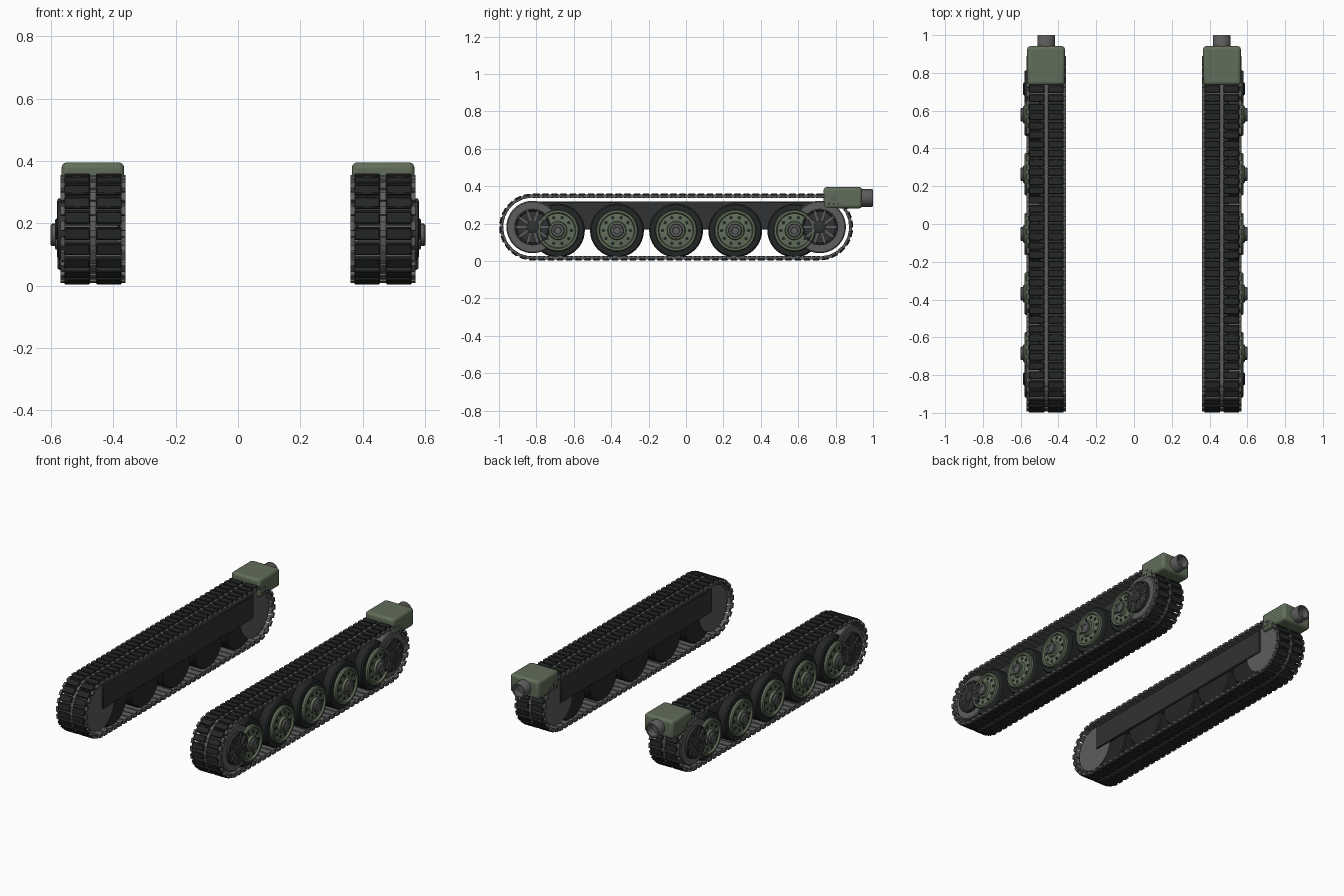
import bpy, bmesh, math
from mathutils import Matrix, Vector

if "Cube" in bpy.data.objects:
    bpy.data.objects.remove(bpy.data.objects["Cube"])

CX = 0.465                       # middle of the right-hand track
FRONT, REAR, AXLE_Z = -0.82, 0.715, 0.182


def material(name, c):
    m = bpy.data.materials.new(name)
    m.diffuse_color = (*c, 1)
    m.use_nodes = True
    m.node_tree.nodes["Principled BSDF"].inputs["Base Color"].default_value = m.diffuse_color
    return m


GREEN = material("olive paint", (0.12, 0.155, 0.10))
DARK = material("dark rubber", (0.018, 0.02, 0.02))
FRAME = material("dark steel", (0.03, 0.032, 0.033))
GREY = material("worn steel", (0.11, 0.11, 0.11))


def finish(name, bm, mat, bevel=0, segments=2):
    """Make an object, then mirror it to the other side of the vehicle."""
    bmesh.ops.recalc_face_normals(bm, faces=bm.faces)
    me = bpy.data.meshes.new(name)
    bm.to_mesh(me)
    bm.free()
    me.materials.append(mat)
    ob = bpy.data.objects.new(name, me)
    bpy.context.collection.objects.link(ob)
    bpy.ops.object.select_all(action='DESELECT')
    ob.select_set(True)
    bpy.context.view_layer.objects.active = ob
    bpy.ops.object.shade_smooth_by_angle(angle=math.radians(35))
    if bevel:
        b = ob.modifiers.new("bevel", 'BEVEL')
        b.width, b.segments = bevel, segments
    mir = ob.modifiers.new("mirror", 'MIRROR')
    mir.use_clip = mir.use_mirror_merge = False
    return ob


def box(bm, x, y, z, m=Matrix()):
    """Box from (low, high) pairs, moved by m."""
    mid = Vector([(a + b) / 2 for a, b in (x, y, z)])
    size = [b - a for a, b in (x, y, z)]
    bmesh.ops.create_cube(bm, size=1, matrix=m @ Matrix.Translation(mid) @ Matrix.Diagonal((*size, 1)))


def lathe(bm, profile, m, n=40):
    """Spin (radius, offset) points about the local x axis."""
    rings = []
    for r, x in profile:
        if r == 0:
            rings.append([bm.verts.new(m @ Vector((x, 0, 0)))])
        else:
            rings.append([bm.verts.new(m @ Vector((x, r * math.cos(a), r * math.sin(a))))
                          for a in (2 * math.pi * i / n for i in range(n))])
    for a, b in zip(rings, rings[1:]):
        for i in range(n):
            j = (i + 1) % n
            if len(a) == 1:
                bm.faces.new((a[0], b[i], b[j]))
            elif len(b) == 1:
                bm.faces.new((a[i], a[j], b[0]))
            else:
                bm.faces.new((a[i], a[j], b[j], b[i]))


def at(y, z, x=0):
    return Matrix.Translation((x, y, z))


# Track links follow a stadium-shaped path
R = 0.165
SPAN, ARC = REAR - FRONT, math.pi * R
TOTAL = 2 * (SPAN + ARC)
LINKS = 84
PITCH = TOTAL / LINKS


def on_track(s):
    """Frame with local y along the track and local z outward."""
    s %= TOTAL
    if s < SPAN:
        y, a, c = REAR - s, 0, None
    elif s < SPAN + ARC:
        y, a = FRONT, (s - SPAN) / R
    elif s < 2 * SPAN + ARC:
        y, a = FRONT + s - SPAN - ARC, math.pi
    else:
        y, a = REAR, math.pi + (s - 2 * SPAN - ARC) / R
    return at(y, AXLE_Z) @ Matrix.Rotation(a, 4, 'X') @ at(0, R)


pads, plates, pins = bmesh.new(), bmesh.new(), bmesh.new()
for i in range(LINKS):
    m = on_track(i * PITCH)
    for x in ((0.373, 0.455), (0.475, 0.557)):
        box(pads, x, (-0.019, 0.019), (-0.003, 0.013), m)
    box(plates, (0.373, 0.557), (-0.021, 0.021), (-0.009, 0.001), m)
    m = on_track((i + 0.5) * PITCH)
    for x in ((0.361, 0.375), (0.456, 0.474), (0.555, 0.57)):
        box(pins, x, (-0.015, 0.015), (-0.007, 0.008), m)
finish("track_pads", pads, DARK, 0.003, 1)
finish("track_plates", plates, GREY)
finish("track_connectors", pins, GREY)

# Hull-side frame behind the wheels
bm = bmesh.new()
box(bm, (0.378, 0.50), (-0.80, 0.70), (0.168, 0.318))
finish("side_frame", bm, FRAME, 0.004, 1)

# Road wheels: tyre, dished disc, hub, lightening holes
tyres, discs, hubs, holes = (bmesh.new() for _ in range(4))
for k in range(5):
    m = at(-0.685 + 0.316 * k, 0.163)
    lathe(tyres, [(0, 0.39), (0.137, 0.39), (0.144, 0.397), (0.144, 0.548),
                  (0.137, 0.556), (0.11, 0.558), (0, 0.558)], m)
    lathe(discs, [(0.112, 0.55), (0.112, 0.573), (0.107, 0.579), (0.096, 0.579), (0.091, 0.568),
                  (0.05, 0.572), (0.046, 0.586), (0.03, 0.588), (0, 0.588)], m)
    lathe(hubs, [(0.036, 0.58), (0.036, 0.597), (0.032, 0.601), (0.02, 0.601), (0.018, 0.597), (0, 0.597)], m, 24)
    for j in range(10):
        a = 2 * math.pi * j / 10
        lathe(holes, [(0.009, 0.56), (0.009, 0.573), (0, 0.573)],
              m @ at(0.072 * math.cos(a), 0.072 * math.sin(a)), 12)
finish("wheel_tyres", tyres, DARK)
finish("wheel_discs", discs, GREEN)
finish("wheel_hubs", hubs, GREY)
finish("wheel_holes", holes, DARK)

# Sprocket and idler: grey drum with dark spoked face
drums, faces, spokes = bmesh.new(), bmesh.new(), bmesh.new()
for y in (FRONT, REAR):
    m = at(y, AXLE_Z)
    lathe(drums, [(0, 0.385), (0.14, 0.385), (0.14, 0.556), (0.134, 0.561), (0.1, 0.561), (0, 0.561)], m, 48)
    lathe(faces, [(0.098, 0.555), (0.098, 0.577), (0.09, 0.58), (0.084, 0.574), (0, 0.574)], m)
    lathe(faces, [(0.034, 0.57), (0.034, 0.583), (0.028, 0.587), (0, 0.587)], m, 24)
    for j in range(10):
        box(spokes, (0.57, 0.58), (0.03, 0.09), (-0.005, 0.005),
            m @ Matrix.Rotation(2 * math.pi * j / 10, 4, 'X'))
finish("end_wheel_drums", drums, GREY)
finish("end_wheel_faces", faces, FRAME)
finish("end_wheel_spokes", spokes, GREY)

# Rear housing with outlet pipe and bolts
bm = bmesh.new()
box(bm, (0.365, 0.566), (0.735, 0.942), (0.281, 0.396))
finish("rear_housing", bm, GREEN, 0.018, 3)
bm = bmesh.new()
lathe(bm, [(0.047, 0), (0.047, 0.07), (0.044, 0.075), (0.036, 0.075), (0.034, 0.03), (0, 0.03)],
      at(0.925, 0.337, CX) @ Matrix.Rotation(math.pi / 2, 4, 'Z'), 32)
finish("outlet_pipe", bm, GREY)
bm = bmesh.new()
for y in (0.765, 0.79, 0.815):
    lathe(bm, [(0, 0.362), (0.006, 0.362), (0.006, 0.569), (0, 0.569)], at(y, 0.306), 10)
finish("housing_bolts", bm, FRAME)
